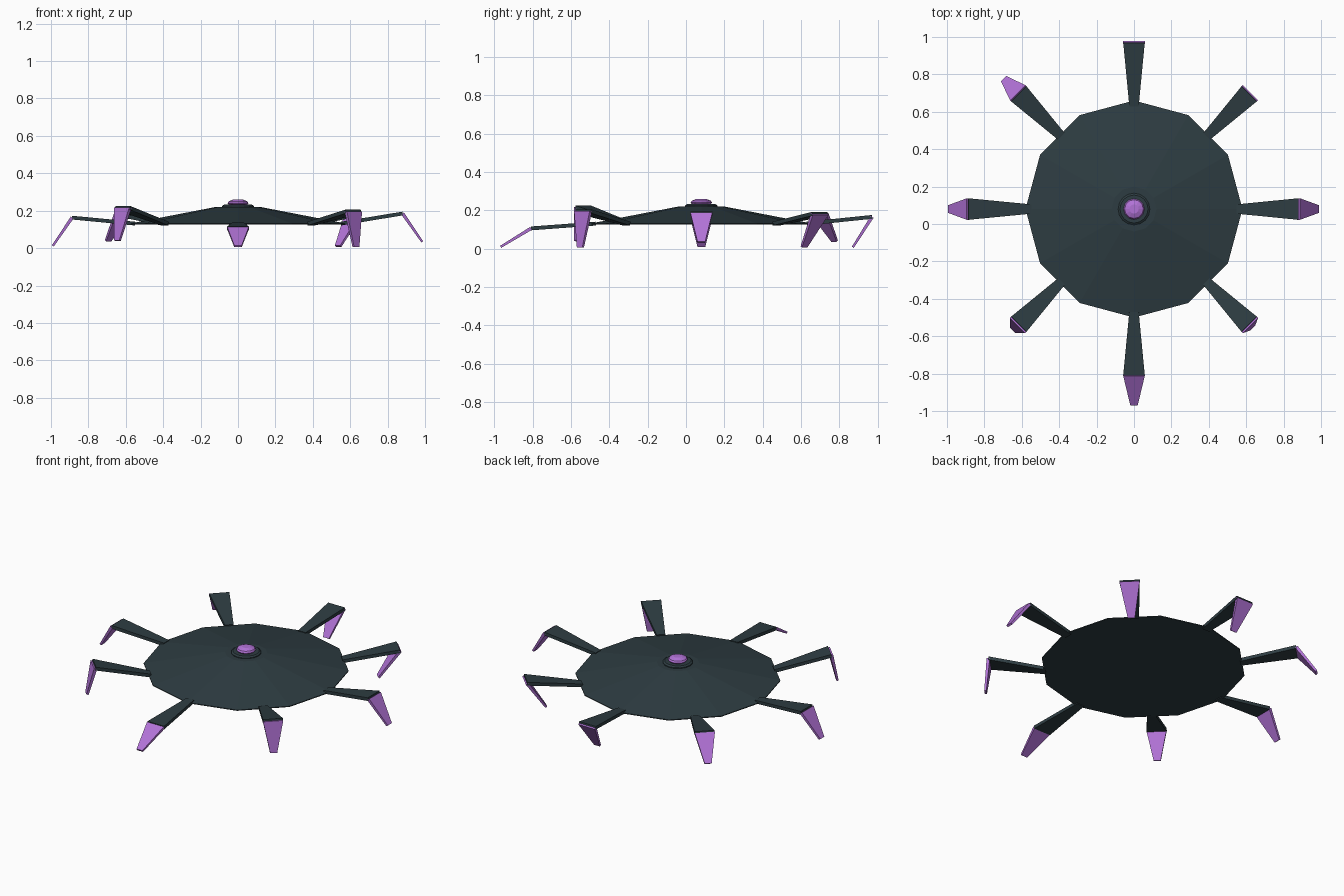
import bpy, bmesh, math
from mathutils import Vector

if "Cube" in bpy.data.objects:
    bpy.data.objects.remove(bpy.data.objects["Cube"])

CENTRE = Vector((0, 0.08, 0))


def material(name, rgb):
    m = bpy.data.materials.new(name)
    m.diffuse_color = (*rgb, 1)
    m.use_nodes = True
    m.node_tree.nodes["Principled BSDF"].inputs["Base Color"].default_value = m.diffuse_color
    return m


slate = material("dark slate", (0.027, 0.046, 0.054))
purple = material("purple", (0.445, 0.171, 0.68))


def finish(bm, name, mat):
    bmesh.ops.recalc_face_normals(bm, faces=bm.faces)
    me = bpy.data.meshes.new(name)
    bm.to_mesh(me)
    bm.free()
    me.materials.append(mat)
    ob = bpy.data.objects.new(name, me)
    bpy.context.collection.objects.link(ob)
    return ob


def lathe(name, profile, sides, mat):
    """Closed faceted solid from (radius, z) rings."""
    bm = bmesh.new()
    rings = []
    for r, z in profile:
        rings.append([bm.verts.new(CENTRE + Vector((r * math.cos(2 * math.pi * i / sides),
                                                    r * math.sin(2 * math.pi * i / sides), z)))
                      for i in range(sides)])
    for a, b in zip(rings, rings[1:]):
        for i in range(sides):
            j = (i + 1) % sides
            bm.faces.new((a[i], a[j], b[j], b[i]))
    bm.faces.new(rings[0][::-1])
    bm.faces.new(rings[-1])
    return finish(bm, name, mat)


def tapered_plate(name, angle, start, end, mat):
    """Plate in the radial plane; each end is (radius, z, width, thickness)."""
    out = Vector((math.cos(angle), math.sin(angle), 0))
    side = Vector((-out.y, out.x, 0))
    up = Vector((0, 0, 1))
    axis = (out * (end[0] - start[0]) + up * (end[1] - start[1])).normalized()
    normal = side.cross(axis)
    bm = bmesh.new()
    ends = []
    for r, z, w, t in (start, end):
        c = CENTRE + out * r + up * z
        ends.append([bm.verts.new(c + side * (w / 2 * s) + normal * (t / 2 * n))
                     for s, n in ((-1, -1), (1, -1), (1, 1), (-1, 1))])
    a, b = ends
    bm.faces.new(a)
    bm.faces.new(b)
    for i in range(4):
        j = (i + 1) % 4
        bm.faces.new((a[i], a[j], b[j], b[i]))
    return finish(bm, name, mat)


# Body: shallow twelve-sided cone with a flat crown
lathe("body", [(0.58, 0.126), (0.58, 0.131), (0.12, 0.22)], 12, slate)
# Collar and central eye
lathe("eye_collar", [(0.085, 0.215), (0.085, 0.225), (0.075, 0.232)], 16, slate)
lathe("eye", [(0.045, 0.228), (0.056, 0.24), (0.05, 0.25), (0.025, 0.26)], 12, purple)

# Legs: direction in degrees, knee radius, knee height, tip radius, tip height
LEGS = {
    "right": (0, 0.88, 0.185, 0.985, 0.034),
    "back_right": (45, 0.873, 0.182, 0.757, 0.01),
    "back": (90, 0.89, 0.166, 0.79, 0.008),
    "back_left": (135, 0.872, 0.182, 0.982, 0.04),
    "left": (180, 0.887, 0.163, 0.99, 0.012),
    "front_left": (225, 0.872, 0.215, 0.912, 0.04),
    "front": (270, 0.888, 0.106, 1.046, 0.01),
    "front_right": (315, 0.872, 0.196, 0.892, 0.006),
}
for name, (deg, kr, kz, tr, tz) in LEGS.items():
    ang = math.radians(deg)
    tapered_plate(name + "_upper_leg", ang, (0.55, 0.131, 0.05, 0.02),
                  (kr, kz, 0.115, 0.02), slate)
    tapered_plate(name + "_lower_leg", ang, (kr, kz, 0.115, 0.018),
                  (tr, tz, 0.04, 0.012), purple)
